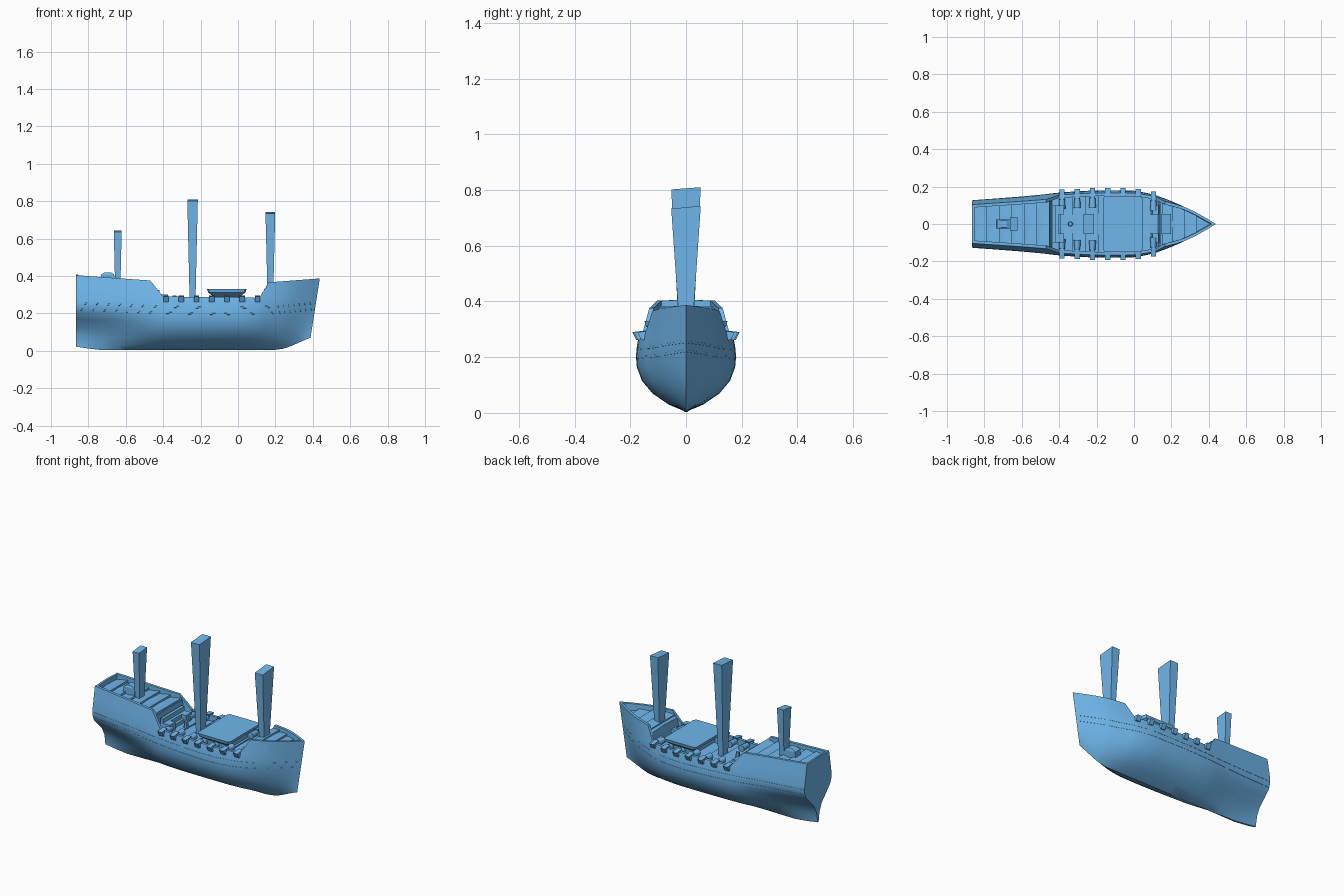
import bpy, bmesh, math
from mathutils import Matrix

if "Cube" in bpy.data.objects:
    bpy.data.objects.remove(bpy.data.objects["Cube"])

# One blue paint for the whole ship
PAINT = bpy.data.materials.new("blue_paint")
PAINT.diffuse_color = (.16, .47, .83, 1)
PAINT.use_nodes = True
PAINT.node_tree.nodes["Principled BSDF"].inputs["Base Color"].default_value = PAINT.diffuse_color


def lerp_table(table, x):
    if x <= table[0][0]:
        return table[0][1]
    for (x0, a), (x1, b) in zip(table, table[1:]):
        if x <= x1:
            return a + (b - a) * (x - x0) / (x1 - x0)
    return table[-1][1]


def smooth(a, b, x):
    t = min(1, max(0, (x - a) / (b - a)))
    return t * t * (3 - 2 * t)


def finish(name, bm, angle=None):
    bmesh.ops.remove_doubles(bm, verts=bm.verts, dist=1e-5)
    bmesh.ops.recalc_face_normals(bm, faces=bm.faces)
    me = bpy.data.meshes.new(name)
    bm.to_mesh(me)
    bm.free()
    me.materials.append(PAINT)
    ob = bpy.data.objects.new(name, me)
    bpy.context.collection.objects.link(ob)
    if angle:
        bpy.ops.object.select_all(action='DESELECT')
        ob.select_set(True)
        bpy.context.view_layer.objects.active = ob
        bpy.ops.object.shade_smooth_by_angle(angle=math.radians(angle))
    return ob


def tapered_box(name, x, y, z0, z1, bottom, top, lift=0.0):
    """Box with separate bottom and top sizes; lift tilts the top across y."""
    bm = bmesh.new()
    bmesh.ops.create_cube(bm, size=1)
    for v in bm.verts:
        up = v.co.z > 0
        w, d = top if up else bottom
        tilt = lift * v.co.y * 2 if up else 0
        v.co = (x + v.co.x * w, y + v.co.y * d, (z1 if up else z0) + tilt)
    return finish(name, bm)


# Hull shape: plan width, keel line, rail line and section profiles
WIDTH = [(-0.865, .13), (-0.6, .15), (-0.4, .168), (-0.25, .177), (-0.12, .18), (0, .177),
         (.06, .168), (.12, .155), (.2, .126), (.27, .098), (.33, .066), (.39, .03), (.437, 0)]
KEEL = [(-0.865, .022), (-0.74, .003), (.2, .004), (.28, .012), (.34, .03), (.437, .07)]
RAIL = [(-0.865, .404), (-0.47, .376), (-0.45, .352), (-0.40, .29), (.115, .285),
        (.165, .366), (.437, .387)]
F = [0, .1, .25, .42, .6, .75, .88, 1]
MID = [0, .35, .67, .88, .98, 1, .98, .95]
STERN = [.05, .06, .12, .28, .62, .88, .97, .97]
BOW = [0, .24, .5, .71, .86, .94, .98, .98]


def breadth(X, f):
    s, b = 1 - smooth(-0.865, -0.35, X), smooth(0, .35, X)
    mid, st, bo = (lerp_table(list(zip(F, p)), f) for p in (MID, STERN, BOW))
    return lerp_table(WIDTH, X) * (mid * (1 - s - b) + st * s + bo * b)


def point(X, z, y):
    return (X - smooth(.1, .437, X) * (1 - z / .385) * .06, y, z)


def side_y(X, z):
    k = lerp_table(KEEL, X)
    y = breadth(X, min(1, (z - k) / (.27 - k)))
    rate = 1.3 * (1 - smooth(.05, .4, X))
    return y - max(0, z - .27) * rate * lerp_table(WIDTH, X)


def deck_z(X):
    if X < -0.44:
        return .375 - (X + .865) * .075
    return .25 if X < .135 else .343


# Hull, bulwarks and decks as one loft from keel to rail to deck centre
stations = [(x, deck_z(x)) for x in (-0.853, -0.8, -0.72, -0.64, -0.56, -0.5, -0.47, -0.45)]
stations = [(-0.865, .404), (-0.8531, .403)] + stations
stations += [(x, .25) for x in (-0.438, -0.40, -0.33, -0.25, -0.18, -0.12, -0.06, 0, .06, .09, .115, .13)]
stations += [(x, .343) for x in (.14, .165, .2, .235, .27, .3, .33, .36, .39, .415, .437)]
bm = bmesh.new()
rings = []
for X, dz in stations:
    k, top, half = lerp_table(KEEL, X), lerp_table(RAIL, X), []
    zs = [k + f * (.27 - k) for f in F] + [.27 + (top - .27) * t for t in (.5, 1)]
    half = [(z, side_y(X, z)) for z in zs]
    half[0] = (k, min(.006, half[0][1]))
    dz = min(dz, top - .001)
    inner = max(0, half[-1][1] - .016)
    half += [(top, inner), (dz, inner), (dz + min(.006, inner * .05), 0)]
    ring = [bm.verts.new(point(X, z, y)) for z, y in half]
    ring += [bm.verts.new(point(X, z, -y)) for z, y in reversed(half[:-1])]
    rings.append(ring)
for a, b in zip(rings, rings[1:]):
    n = len(a)
    for i in range(n):
        j = (i + 1) % n
        bm.faces.new((a[i], a[j], b[j], b[i]))
bm.faces.new(rings[0])
bmesh.ops.dissolve_degenerate(bm, edges=bm.edges, dist=1e-6)
finish("hull", bm, 35)

# Thin wale strips following the sheer
WALE = [(-0.86, .0), (-0.45, -.018), (-0.1, -.026), (.2, -.02), (.43, 0)]
for idx, base in enumerate((.255, .222)):
    bm = bmesh.new()
    for s in (-1, 1):
        prev = None
        for i in range(31):
            X = -0.862 + i * 1.29 / 30
            z = base + lerp_table(WALE, X)
            ring = [bm.verts.new(point(X, z + h, s * (side_y(X, z + h) + o)))
                    for h, o in ((-.005, -.002), (-.004, .001), (.004, .001), (.005, -.002))]
            if prev:
                for j in range(3):
                    bm.faces.new((prev[j], prev[j + 1], ring[j + 1], ring[j]))
            prev = ring
    finish("wale_%d" % idx, bm, 30)


# Overlapping deck planks: each is a shallow wedge across the deck
def deck_plank(name, x0, x1, inset=.016, rise=.012):
    bm = bmesh.new()
    z0 = deck_z((x0 + x1) / 2)
    rows = []
    for x, h in ((x0, -.004), (x0, .002), (x1, rise), (x1, -.004)):
        y = max(.004, side_y(x, min(z0 + .02, lerp_table(RAIL, x))) - inset)
        rows.append([bm.verts.new((x, s * y, z0 + h)) for s in (-1, 1)])
    for i in range(4):
        a, b = rows[i], rows[(i + 1) % 4]
        bm.faces.new((a[0], a[1], b[1], b[0]))
    for s in (0, 1):
        bm.faces.new([r[s] for r in rows])
    finish(name, bm)


for i in range(6):
    deck_plank("poop_plank_%d" % i, -0.85 + i * .067, -0.787 + i * .067)
for i in range(7):
    deck_plank("waist_plank_%d" % i, -0.39 + i * .07, -0.33 + i * .07)
for i in range(3):
    deck_plank("fore_plank_%d" % i, .15 + i * .065, .205 + i * .065)

# Stairs between poop and waist, and up to the foredeck
for i in range(3):
    tapered_box("poop_step_%d" % i, -0.43 + i * .016, 0, .24, .325 - i * .025,
                (.018, .2), (.018, .2))
for s in (-1, 1):
    tapered_box("aft_chest", -0.398, s * .075, .25, .3, (.045, .05), (.045, .05))
    tapered_box("fore_ladder", .115, s * .075, .25, .285, (.05, .05), (.03, .05))

# Masts, flaring towards the head
tapered_box("mizzen_mast", -0.643, 0, .34, .64, (.028, .045), (.042, .075), .004)
tapered_box("main_mast", -0.243, 0, .24, .806, (.03, .045), (.056, .106), .004)
tapered_box("fore_mast", .173, 0, .33, .738, (.032, .05), (.052, .106), .005)

# Raised hatch with a flared cover
bm = bmesh.new()
loops = []
for z, hx, hy in ((.245, .06, .11), (.29, .07, .115), (.312, .1, .145), (.33, .106, .149)):
    corners = [(-.92, -1), (.92, -1), (1, -.9), (1, .9), (.92, 1), (-.92, 1), (-1, .9), (-1, -.9)]
    loops.append([bm.verts.new((-.06 + cx * hx, cy * hy, z)) for cx, cy in corners])
for a, b in zip(loops, loops[1:]):
    for i in range(8):
        bm.faces.new((a[i], a[(i + 1) % 8], b[(i + 1) % 8], b[i]))
bm.faces.new(loops[0])
bm.faces.new(loops[-1])
finish("hatch", bm)

# Gun ports over the rail, with a stubby barrel inboard of each
for i in range(7):
    x = -0.385 + i * .0815
    edge = side_y(x, .285)
    for s in (-1, 1):
        tapered_box("port_block_%d" % i, x, s * edge, .261, .293,
                    (.028, .022), (.028, .052), -s * .003)
        bm = bmesh.new()
        rot = (Matrix.Translation((x, s * (edge - .04), .275)) @
               Matrix.Rotation(-s * math.pi / 2, 4, 'X'))
        bmesh.ops.create_cone(bm, cap_ends=True, segments=8, radius1=.019, radius2=.013,
                              depth=.075, matrix=rot)
        finish("gun_barrel_%d" % i, bm, 50)

# Capstan on the waist and a small rounded locker on the poop
bm = bmesh.new()
bmesh.ops.create_cone(bm, cap_ends=True, segments=8, radius1=.014, radius2=.011, depth=.05,
                      matrix=Matrix.Translation((-0.34, 0, .272)))
finish("capstan", bm, 40)
tapered_box("poop_locker", -0.697, 0, .35, .408, (.08, .05), (.07, .05))
tapered_box("poop_locker_lid", -0.697, 0, .408, .42, (.07, .05), (.03, .04))
